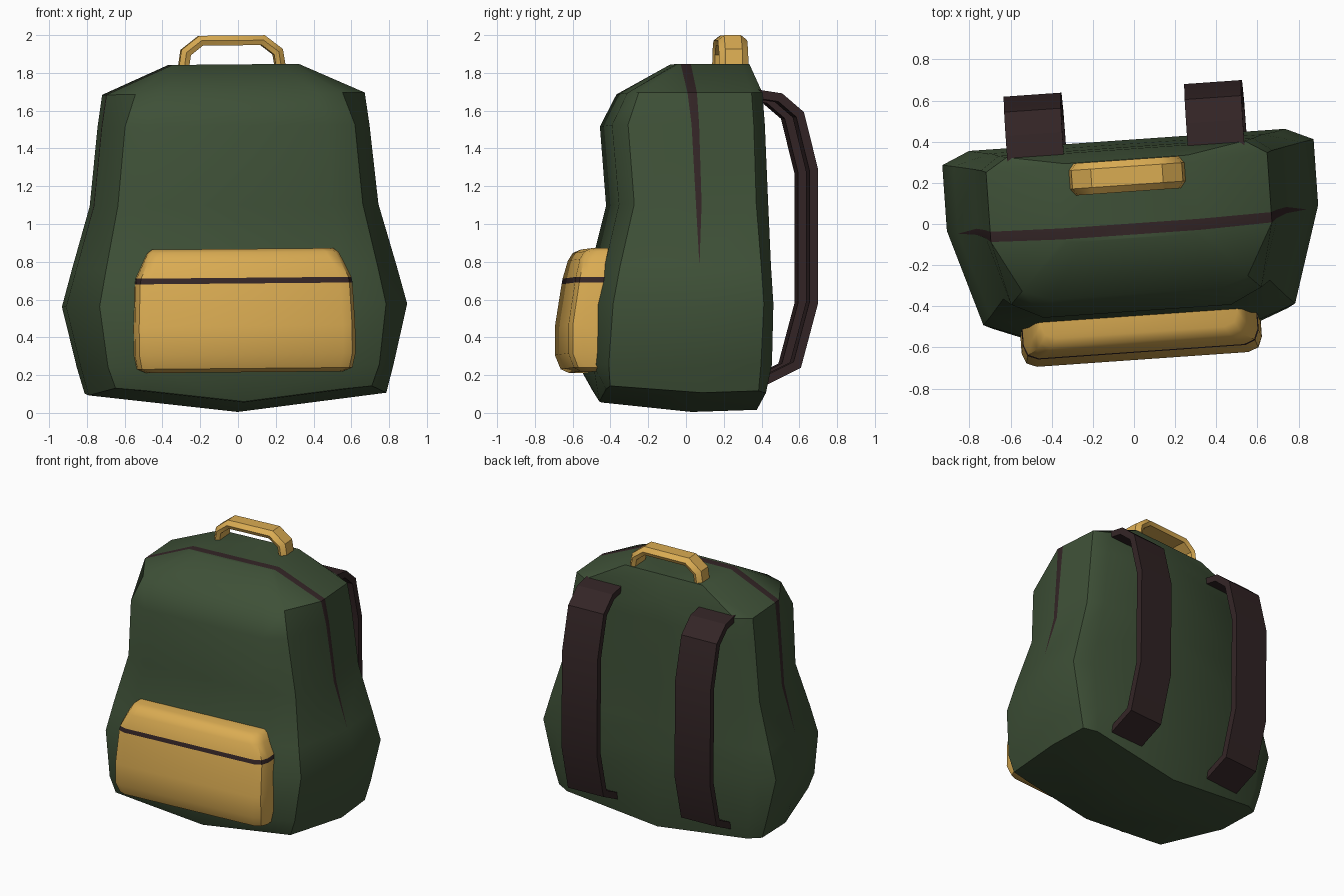
import bpy, bmesh, math
from mathutils import Matrix, Vector

if "Cube" in bpy.data.objects:
    bpy.data.objects.remove(bpy.data.objects["Cube"])

# Whole bag is turned slightly about z and rolled slightly about y
POSE = Matrix.Rotation(-0.009, 4, 'Y') @ Matrix.Rotation(math.radians(4), 4, 'Z')


def material(name, rgb):
    m = bpy.data.materials.new(name)
    m.diffuse_color = (*rgb, 1)
    m.use_nodes = True
    m.node_tree.nodes["Principled BSDF"].inputs["Base Color"].default_value = m.diffuse_color
    return m


GREEN = material("forest_green", (0.048, 0.080, 0.038))
GOLD = material("mustard", (0.70, 0.41, 0.085))
DARK = material("dark_brown", (0.033, 0.018, 0.019))


def finish(name, bm, mats, angle):
    bmesh.ops.remove_doubles(bm, verts=bm.verts, dist=1e-4)
    bmesh.ops.recalc_face_normals(bm, faces=bm.faces)
    bm.transform(POSE)
    me = bpy.data.meshes.new(name)
    bm.to_mesh(me)
    bm.free()
    for m in mats:
        me.materials.append(m)
    ob = bpy.data.objects.new(name, me)
    bpy.context.collection.objects.link(ob)
    bpy.ops.object.select_all(action='DESELECT')
    ob.select_set(True)
    bpy.context.view_layer.objects.active = ob
    bpy.ops.object.shade_smooth_by_angle(angle=math.radians(angle))
    return ob


def skin(bm, rows, closed=False, rule=None):
    """Quads between successive rows of points; rule(row, column) picks the material."""
    vr = [[bm.verts.new(p) for p in r] for r in rows]
    n = len(rows[0])
    for i in range(len(rows) - 1):
        for j in range(n if closed else n - 1):
            k = (j + 1) % n
            f = bm.faces.new((vr[i][j], vr[i][k], vr[i + 1][k], vr[i + 1][j]))
            f.material_index = rule(i, j) if rule else 0
    return vr


def sweep(name, path, section, place, mat, angle):
    """Sweep a (across, outward) section along a 2D path with mitred corners."""
    pts = [Vector(p) for p in path]
    rows = []
    for i, p in enumerate(pts):
        a = (p - pts[i - 1]).normalized() if i else None
        b = (pts[i + 1] - p).normalized() if i < len(pts) - 1 else None
        t = ((a or b) + (b or a)).normalized()
        n = Vector((-t.y, t.x)) / max(0.5, t.dot(a or b))
        rows.append([place(across, *(p + n * out)) for across, out in section])
    bm = bmesh.new()
    vr = skin(bm, rows, closed=True)
    bm.faces.new(vr[0])
    bm.faces.new(vr[-1])
    return finish(name, bm, [mat], angle)


# Bag body: half outlines stacked in z, then mirrored
# z, side width, front width, back width, front y, corner y, zip y, zip half, side back y, back y
LEVELS = [
    (0.00, 0.79, 0.68, 0.70, -0.46, -0.45, 0.030, 0.000, 0.33, 0.375),
    (0.25, 0.83, 0.72, 0.73, -0.53, -0.46, 0.030, 0.000, 0.34, 0.405),
    (0.57, 0.905, 0.76, 0.77, -0.51, -0.44, 0.030, 0.000, 0.35, 0.41),
    (0.77, 0.85, 0.72, 0.73, -0.47, -0.40, 0.012, 0.000, 0.34, 0.40),
    (1.10, 0.755, 0.65, 0.66, -0.39, -0.32, 0.015, 0.015, 0.32, 0.39),
    (1.52, 0.71, 0.61, 0.62, -0.425, -0.35, 0.000, 0.020, 0.31, 0.375),
    (1.69, 0.685, 0.55, 0.58, -0.34, -0.29, -0.015, 0.025, 0.30, 0.365),
    (1.845, 0.335, 0.31, 0.30, -0.07, -0.065, -0.025, 0.027, 0.27, 0.315),
]
BASE = (0.06, 0.06, 0.055, 0.005, 0.005, 0.015, 0.015, 0.015)


def half_outline(z, w, wf, wb, yf, yc, ys, h, yb, yk):
    return [(0, yf, z), (0.75 * wf, yf, z), (wf, yc, z), (w, ys - h, z),
            (w, ys + h, z), (w, yb, z), (wb, yk, z), (0, yk, z)]


rows = [half_outline(*l) for l in LEVELS]
rows[0] = [(x, y, b + 0.12 * x) for (x, y, _), b in zip(rows[0], BASE)]
rows.insert(0, [(0, y, b) for (_, y, _), b in zip(rows[0], BASE)])
rows.append([(0, y, z) for _, y, z in rows[-1]])
bm = bmesh.new()
for s in (1, -1):
    # zip stripe is the narrow column of faces above the lower bag
    skin(bm, [[(s * x, y, z) for x, y, z in r] for r in rows],
         rule=lambda i, j: int(j == 3 and i >= 4))
finish("bag_body", bm, [GREEN, DARK], 38)

# Front pocket: rounded outlines stacked in z, with a thin dark zip band
POCKET = [(0.215, 0.52, -0.59), (0.235, 0.57, -0.63), (0.31, 0.585, -0.66),
          (0.46, 0.585, -0.66), (0.685, 0.575, -0.625), (0.715, 0.57, -0.62),
          (0.81, 0.525, -0.595), (0.85, 0.505, -0.57), (0.868, 0.48, -0.53)]
rows = []
for z, w, y in POCKET:
    right = [(w, -0.40), (w, y + 0.07), (w - 0.02, y + 0.02), (w - 0.07, y)]
    rows.append([(a, b, z) for a, b in right] + [(-a, b, z) for a, b in right[::-1]])
bm = bmesh.new()
vr = skin(bm, rows, closed=True, rule=lambda i, j: int(i == 4))
bm.faces.new(vr[0])
bm.faces.new(vr[-1])
finish("front_pocket", bm, [GOLD, DARK], 40)

# Top handle
arch = [(-0.262, 1.80), (-0.245, 1.91), (-0.165, 1.972)]
arch += [(-x, z) for x, z in arch[::-1]]
sweep("top_handle", arch,
      [(-0.045, 0.026), (0.045, 0.026), (0.078, 0.0), (0.065, -0.026), (-0.065, -0.026), (-0.078, 0.0)],
      lambda a, x, z: (x, 0.235 + a, z), GOLD, 35)

# Shoulder straps
strap = [(0.33, 1.685), (0.46, 1.665), (0.565, 1.575), (0.638, 1.28),
         (0.638, 0.58), (0.55, 0.25), (0.36, 0.155)]
for side, s in (("right", 1), ("left", -1)):
    sweep(side + "_shoulder_strap", strap,
          [(-0.138, 0.023), (0.138, 0.023), (0.138, -0.023), (-0.138, -0.023)],
          lambda a, y, z: (s * 0.44 + a, y, z), DARK, 25)
